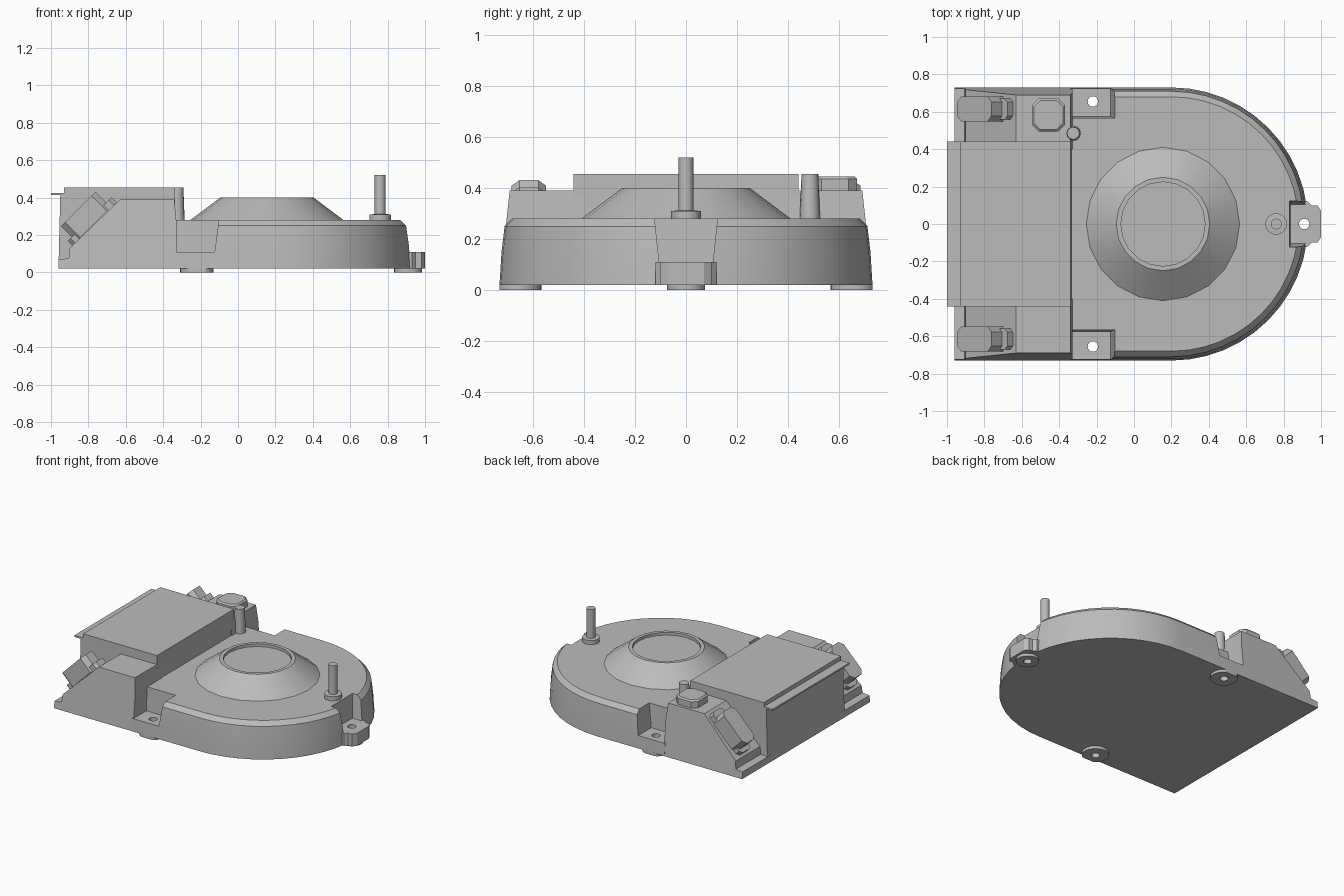
import bpy, bmesh, math
from mathutils import Matrix, Vector

cube = bpy.data.objects.get("Cube")
if cube:
    bpy.data.objects.remove(cube)

grey = bpy.data.materials.new("plain_grey")
grey.use_nodes = True
COLOUR = (0.5, 0.5, 0.5, 1)
grey.diffuse_color = COLOUR
grey.node_tree.nodes["Principled BSDF"].inputs["Base Color"].default_value = COLOUR


def loft(name, rings, matrix=None, smooth=False):
    """Skin a stack of equal-length point rings and cap both ends."""
    bm = bmesh.new()
    loops = [[bm.verts.new(p) for p in ring] for ring in rings]
    n = len(loops[0])
    for a, b in zip(loops, loops[1:]):
        for i in range(n):
            j = (i + 1) % n
            bm.faces.new((a[i], a[j], b[j], b[i]))
    bm.faces.new(loops[0])
    bm.faces.new(loops[-1])
    bmesh.ops.recalc_face_normals(bm, faces=bm.faces[:])
    if matrix:
        bm.transform(matrix)
    mesh = bpy.data.meshes.new(name)
    bm.to_mesh(mesh)
    bm.free()
    obj = bpy.data.objects.new(name, mesh)
    bpy.context.collection.objects.link(obj)
    mesh.materials.append(grey)
    if smooth:
        shade(obj)
    return obj


def activate(obj):
    bpy.ops.object.select_all(action="DESELECT")
    obj.select_set(True)
    bpy.context.view_layer.objects.active = obj


def shade(obj):
    activate(obj)
    bpy.ops.object.shade_smooth_by_angle(angle=math.radians(28))


def circle(x, y, r, z, n=20):
    return [(x + r * math.cos(math.tau * i / n), y + r * math.sin(math.tau * i / n), z)
            for i in range(n)]


def lathe(name, x, y, steps, n=20):
    return loft(name, [circle(x, y, r, z, n) for r, z in steps], smooth=True)


def rect(x0, x1, y0, y1, z, c=0.0):
    """Rectangle ring, with corners cut by c when given."""
    if not c:
        return [(x0, y0, z), (x1, y0, z), (x1, y1, z), (x0, y1, z)]
    return [(x0 + c, y0, z), (x1 - c, y0, z), (x1, y0 + c, z), (x1, y1 - c, z),
            (x1 - c, y1, z), (x0 + c, y1, z), (x0, y1 - c, z), (x0, y0 + c, z)]


def cut(obj, cutters):
    for cutter in cutters:
        cutter.hide_render = True
        mod = obj.modifiers.new("cut", "BOOLEAN")
        mod.operation = "DIFFERENCE"
        mod.solver = "EXACT"
        mod.object = cutter
        activate(obj)
        bpy.ops.object.modifier_apply(modifier=mod.name)


# Cutters: mounting recesses and screw holes
SIDES = {"left": 1, "right": -1}
HOLES = [(-0.22, 0.655), (-0.22, -0.655), (0.91, 0)]
recesses = []
for side, s in SIDES.items():
    recesses.append(loft(side + "_recess_cutter", [
        rect(-0.345, -0.125, s * 0.575, s * 0.9, 0.11),
        rect(-0.345, -0.10, s * 0.565, s * 0.9, 0.30)]))
recesses.append(loft("front_recess_cutter", [
    rect(0.84, 1.1, -0.105, 0.105, 0.11),
    rect(0.83, 1.1, -0.125, 0.125, 0.30)]))
drills = [loft("drill_cutter", [circle(x, y, 0.028, -0.1, 16), circle(x, y, 0.028, 0.2, 16)])
          for x, y in HOLES]


# Main housing: a half-round plan with drafted walls and a bevelled rim
def housing_ring(z, inset, n=24):
    r = 0.73 - inset
    arc = [(0.2 + r * math.cos(a), r * math.sin(a), z)
           for a in (math.pi * (i / n - 0.5) for i in range(n + 1))]
    return [(-0.34, -r, z)] + arc + [(-0.34, r, z)]


housing = loft("housing", [housing_ring(z, i) for z, i in
                           ((0.02, 0), (0.15, 0.008), (0.25, 0.02), (0.28, 0.05))])
cut(housing, recesses + drills)
shade(housing)

# Front mounting lug
half = [(0.80, 0.12), (0.93, 0.12), (0.95, 0.10), (0.98, 0.10), (1.0, 0.07)]
plan = half + [(x, -y) for x, y in reversed(half)]
lug = loft("front_lug", [[(x, y, z) for x, y in plan] for z in (0.02, 0.11)])
cut(lug, recesses[2:] + drills[2:])

# Feet under the three screw holes
for (x, y), r, label in zip(HOLES, (0.09, 0.09, 0.075), ("left", "right", "front")):
    rings = [[(px, max(-0.73, min(0.73, py)), pz) for px, py, pz in circle(x, y, r, z, 24)]
             for z in (0, 0.022)]
    foot = loft(label + "_foot", rings)
    cut(foot, [drills[HOLES.index((x, y))]])
    shade(foot)

for cutter in recesses + drills:
    bpy.data.objects.remove(cutter)

# Rear shoulders with a sloping back face; outer walls lean inwards
shoulder = [(-0.96, 0.02), (-0.96, 0.07), (-0.905, 0.075), (-0.9, 0.13),
            (-0.63, 0.39), (-0.34, 0.39), (-0.33, 0.28), (-0.33, 0.02)]
# Frame lying on the slope: along it, across it, and out of it
slope = Matrix.Translation((-0.9, 0, 0.13)) @ Matrix.Rotation(math.radians(-45), 4, "Y")
for side, s in SIDES.items():
    outer = [(x, s * (0.73 - 0.108 * (z - 0.02)), z) for x, z in shoulder]
    inner = [(x, s * 0.40, z) for x, z in shoulder]
    loft(side + "_shoulder", [inner, outer])
    y0, y1 = sorted((s * 0.548, s * 0.682))
    loft(side + "_latch_base", [rect(0.02, 0.35, y0 + 0.01, y1 - 0.01, n, 0.02)
                                for n in (-0.02, 0.035)], slope)
    loft(side + "_latch", [rect(0.05, 0.31, y0, y1, n, 0.03)
                           for n in (0, 0.115)], slope)

# Central raised block and its thin rear lip
block = [(-0.96, 0.02), (-0.95, 0.42), (-0.93, 0.42), (-0.93, 0.455),
         (-0.34, 0.455), (-0.335, 0.28), (-0.335, 0.02)]
loft("raised_block", [[(x, y, z) for x, z in block] for y in (-0.44, 0.44)])
loft("rear_lip", [rect(-1.0, -0.925, -0.44, 0.44, z) for z in (0.413, 0.425)])

# Pad on the left shoulder
loft("top_pad", [rect(-0.545, -0.37, 0.495, 0.67, 0.385, 0.035),
                 rect(-0.545, -0.37, 0.495, 0.67, 0.435, 0.035),
                 rect(-0.535, -0.38, 0.505, 0.66, 0.445, 0.033)])

# Conical hub with a shallow dish
lathe("conical_hub", 0.155, 0, [(0.41, 0.27), (0.41, 0.28), (0.25, 0.40),
                                (0.225, 0.40), (0.225, 0.38)])

# Upright pins
lathe("front_pin", 0.76, 0, [(0.058, 0.27), (0.058, 0.31), (0.029, 0.312), (0.029, 0.52)], 16)
lathe("side_pin", -0.325, 0.485, [(0.04, 0.27), (0.033, 0.455)], 16)
